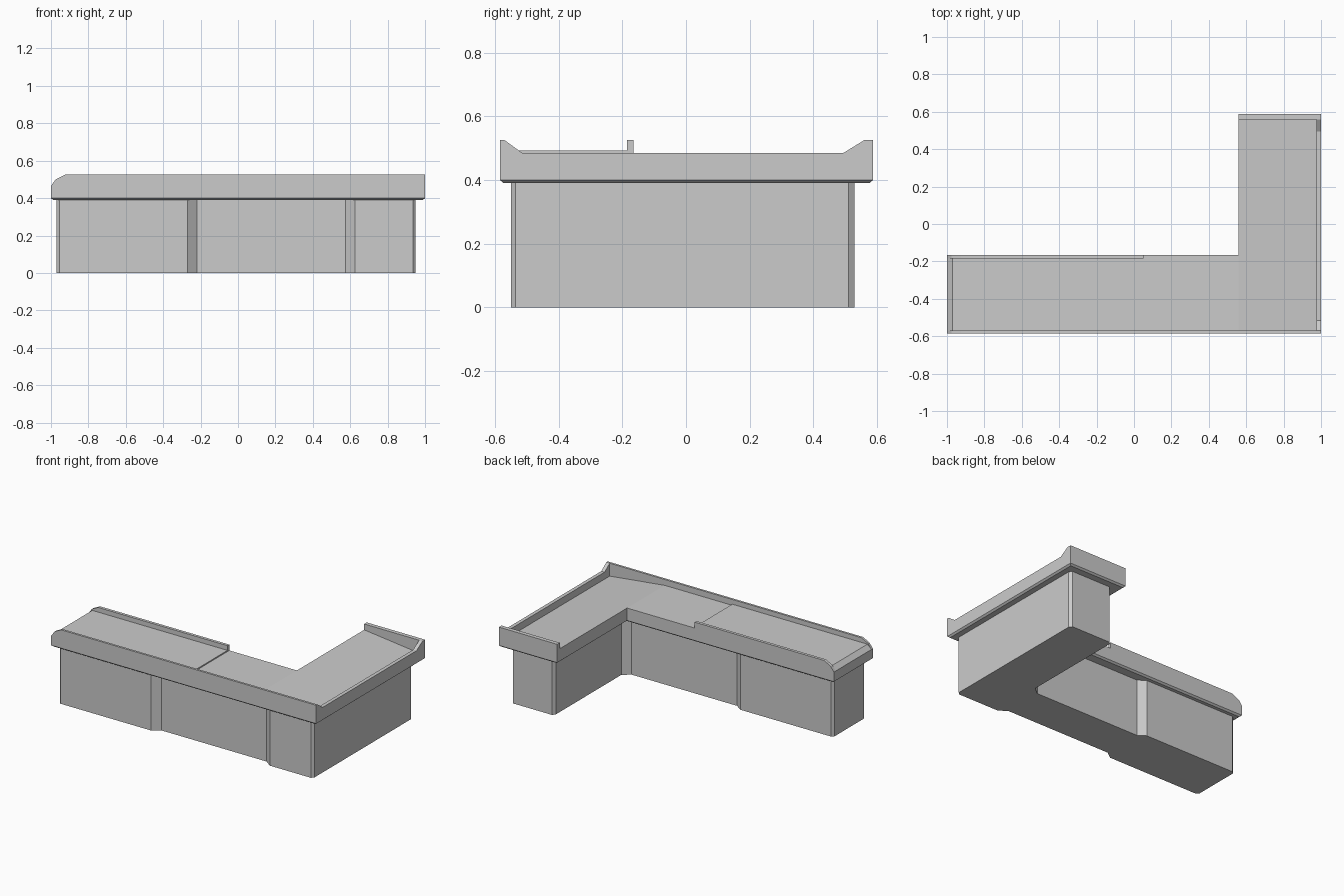
import bpy, bmesh

cube = bpy.data.objects.get("Cube")
if cube:
    bpy.data.objects.remove(cube, do_unlink=True)

grey = bpy.data.materials.new("plain_grey")
grey.use_nodes = True
COLOUR = (0.6, 0.6, 0.6, 1)
grey.diffuse_color = COLOUR
grey.node_tree.nodes["Principled BSDF"].inputs["Base Color"].default_value = COLOUR


def loft(name, lower, upper):
    """Solid between two matching rings of points."""
    bm = bmesh.new()
    a = [bm.verts.new(p) for p in lower]
    b = [bm.verts.new(p) for p in upper]
    bm.faces.new(a)
    bm.faces.new(b)
    for i in range(len(a)):
        j = (i + 1) % len(a)
        bm.faces.new((a[i], a[j], b[j], b[i]))
    bmesh.ops.recalc_face_normals(bm, faces=bm.faces)
    mesh = bpy.data.meshes.new(name)
    bm.to_mesh(mesh)
    bm.free()
    mesh.materials.append(grey)
    obj = bpy.data.objects.new(name, mesh)
    bpy.context.collection.objects.link(obj)
    return obj


def along_x(name, profile, x0, x1):
    return loft(name, [(x0, y, z) for y, z in profile], [(x1, y, z) for y, z in profile])


def along_y(name, profile, y0, y1):
    return loft(name, [(x, y0, z) for x, z in profile], [(x, y1, z) for x, z in profile])


BOTTOM, LIP, DECK, RIM = 0.39, 0.40, 0.485, 0.525
FRONT, REAR, END = -0.585, -0.165, 0.588      # outer y limits
INNER = 0.56                                  # inner side of the wing
FRONT_IN, REAR_IN, END_IN, SIDE_IN = -0.57, -0.185, 0.56, 0.975

# Cabinet: L footprint with chamfered corners and recessed middle panels
cabinet = [
    (-0.97, -0.535), (-0.955, -0.55), (-0.27, -0.55), (-0.22, -0.512),
    (0.575, -0.512), (0.625, -0.55), (0.935, -0.55), (0.95, -0.535),
    (0.95, 0.51), (0.935, 0.53), (0.64, 0.53), (0.625, 0.51),
    (0.625, -0.195), (0.575, -0.235), (-0.22, -0.235), (-0.27, -0.2),
    (-0.955, -0.2), (-0.97, -0.215),
]
loft("cabinet", [(x, y, 0) for x, y in cabinet], [(x, y, BOTTOM) for x, y in cabinet])


# Bevelled underside of the counter
def l_ring(d, z):
    return [(x, y, z) for x, y in (
        (-1 + d, FRONT + d), (1 - d, FRONT + d), (1 - d, END - d),
        (INNER + d, END - d), (INNER + d, REAR - d), (-1 + d, REAR - d))]


loft("counter_underside", l_ring(0.012, BOTTOM), l_ring(0, LIP))

# Work surfaces: raised part, level part and the sloping wing
along_y("raised_surface", [(-1, LIP), (-1, 0.465), (-0.97, 0.493), (0.05, 0.493), (0.05, LIP)],
        FRONT_IN, REAR_IN)
along_y("level_surface", [(0.05, LIP), (0.05, DECK), (INNER, DECK), (INNER, LIP)],
        FRONT_IN, REAR)
along_y("wing_surface", [(INNER, LIP), (INNER, DECK), (SIDE_IN, 0.437), (SIDE_IN, LIP)],
        FRONT_IN, END_IN)


# Rims with a sloped nose at the free end
def nosed_rim(name, x1, y0, y1):
    along_y(name, [(-1, LIP), (-1, 0.465), (-0.975, 0.5), (-0.925, RIM), (x1, RIM), (x1, LIP)], y0, y1)


nosed_rim("front_rim", 1, FRONT, FRONT_IN)
nosed_rim("back_rim", 0.05, REAR_IN, REAR)

# Low side rim rising to meet its neighbours at both ends
along_x("side_rim", [(FRONT_IN, LIP), (FRONT_IN, RIM), (-0.515, DECK), (0.495, DECK),
                     (END_IN, RIM), (END_IN, LIP)], SIDE_IN, 1)
along_x("end_rim", [(END_IN, LIP), (END_IN, RIM), (END, RIM), (END, LIP)], INNER, 1)
